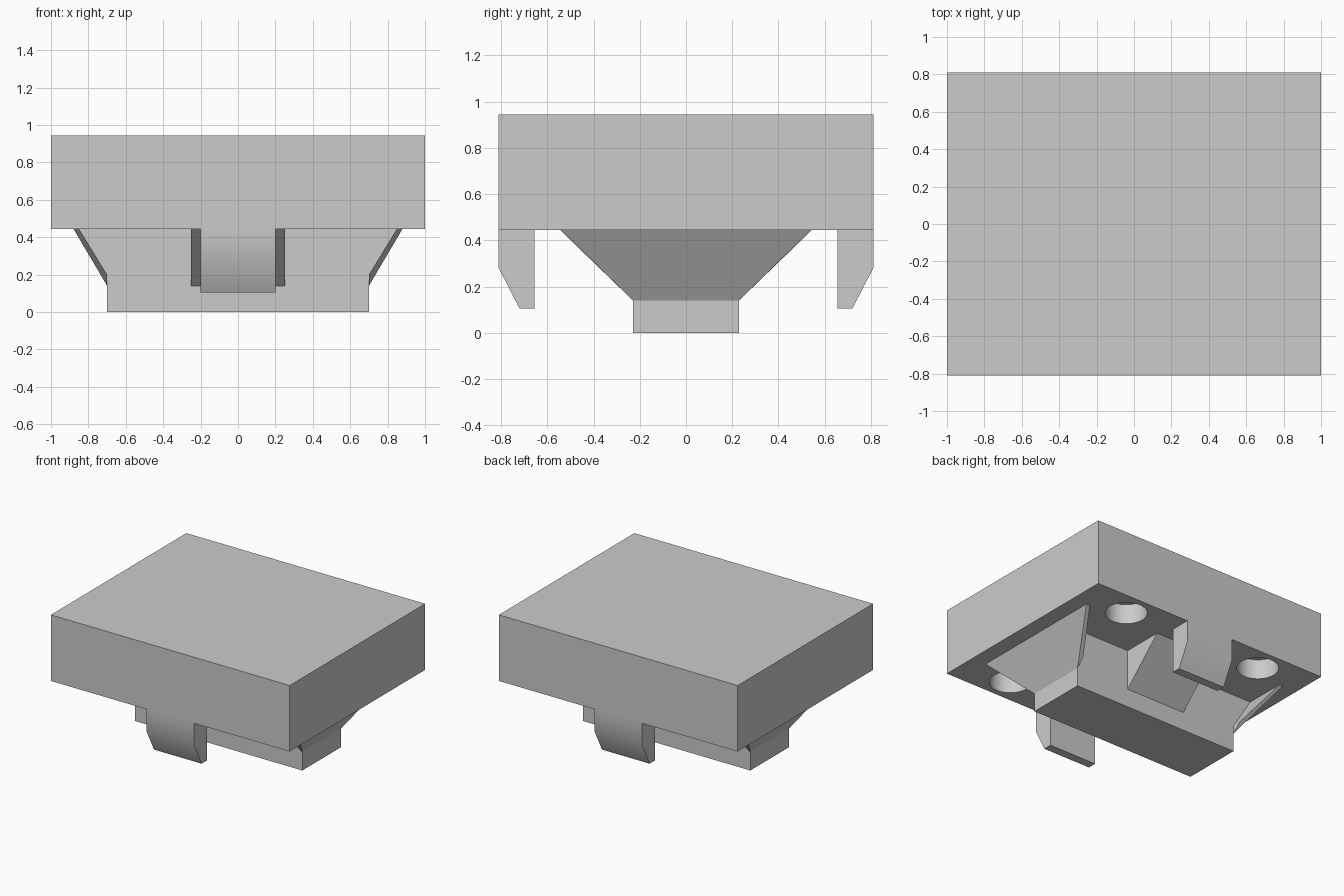
import bpy, bmesh
from mathutils import Matrix

default = bpy.data.objects.get("Cube")
if default:
    bpy.data.objects.remove(default)

GREY = (0.6, 0.6, 0.6, 1)
grey = bpy.data.materials.new("plain grey")
grey.use_nodes = True
grey.diffuse_color = GREY
grey.node_tree.nodes["Principled BSDF"].inputs["Base Color"].default_value = GREY

BASE = 0.445          # underside of the block
FOOT_Y = 0.23         # half depth of the foot
FOOT_Z = 0.14         # height where the braces start


def finish(name, bm):
    bmesh.ops.recalc_face_normals(bm, faces=bm.faces)
    mesh = bpy.data.meshes.new(name)
    bm.to_mesh(mesh)
    bm.free()
    mesh.materials.append(grey)
    obj = bpy.data.objects.new(name, mesh)
    bpy.context.collection.objects.link(obj)
    return obj


def loft(name, ring_a, ring_b):
    """Closed solid between two matching outlines."""
    bm = bmesh.new()
    a = [bm.verts.new(p) for p in ring_a]
    b = [bm.verts.new(p) for p in ring_b]
    bm.faces.new(a)
    bm.faces.new(b)
    for i in range(len(a)):
        j = (i + 1) % len(a)
        bm.faces.new((a[i], a[j], b[j], b[i]))
    return finish(name, bm)


def smooth(obj):
    bpy.ops.object.select_all(action='DESELECT')
    obj.select_set(True)
    bpy.context.view_layer.objects.active = obj
    bpy.ops.object.shade_smooth_by_angle(angle=0.52)


# Block
corners = [(-1, -0.81), (1, -0.81), (1, 0.81), (-1, 0.81)]
block = loft("block", [(x, y, BASE) for x, y in corners],
             [(x, y, 0.945) for x, y in corners])

# Four blind round holes in the underside
bm = bmesh.new()
for x in (-0.59, 0.59):
    for y in (-0.62, 0.62):
        bmesh.ops.create_cone(bm, cap_ends=True, segments=48, radius1=0.145,
                              radius2=0.145, depth=0.3,
                              matrix=Matrix.Translation((x, y, BASE)))
cutter = finish("hole_cutter", bm)
cutter.hide_render = True
cut = block.modifiers.new("holes", 'BOOLEAN')
cut.operation = 'DIFFERENCE'
cut.solver = 'EXACT'
cut.object = cutter
bpy.context.view_layer.objects.active = block
bpy.ops.object.modifier_apply(modifier=cut.name)
bpy.data.objects.remove(cutter)
smooth(block)

# Central foot, widening upwards at both ends
foot = [(-0.7, 0), (0.7, 0), (0.7, 0.2), (0.85, BASE), (-0.85, BASE), (-0.7, 0.2)]
loft("foot", [(x, -FOOT_Y, z) for x, z in foot], [(x, FOOT_Y, z) for x, z in foot])

# Sloping end plates, fanning out towards the block
plate = [(0.7, FOOT_Z), (0.7, 0.2), (0.85, BASE), (0.88, BASE)]
for side, sx in (("left", 1), ("right", -1)):
    rings = [[(sx * x, sy * (FOOT_Y + (z - FOOT_Z) * 1.02), z) for x, z in plate]
             for sy in (-1, 1)]
    loft(side + "_end_plate", *rings)

# Triangular braces and hooked clips, front and back
brace = [(FOOT_Y, FOOT_Z), (0.545, BASE), (FOOT_Y, BASE)]
clip = [(0.655, BASE), (0.655, 0.105), (0.72, 0.105), (0.81, 0.28), (0.81, BASE)]
for side, sy in (("front", -1), ("back", 1)):
    for part, outline, half in (("brace", brace, 0.25), ("clip", clip, 0.2)):
        obj = loft(side + "_" + part, [(-half, sy * y, z) for y, z in outline],
                   [(half, sy * y, z) for y, z in outline])
        if part == "clip":
            smooth(obj)
